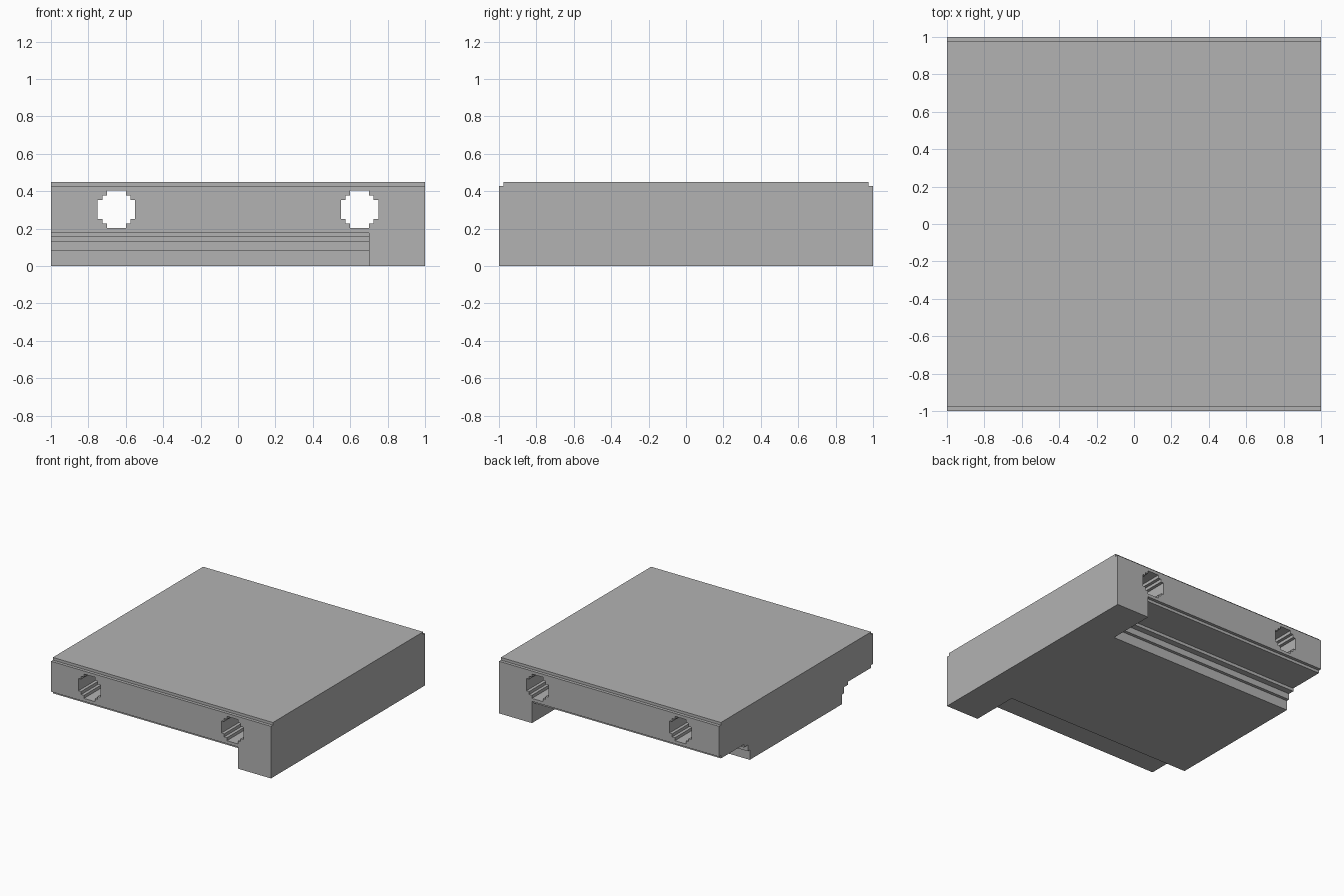
import bpy, bmesh
from mathutils import Vector

cube = bpy.data.objects.get("Cube")
if cube:
    bpy.data.objects.remove(cube, do_unlink=True)

grey = bpy.data.materials.new("light_grey")
grey.use_nodes = True
color = (0.45, 0.45, 0.45, 1)
grey.diffuse_color = color
grey.node_tree.nodes["Principled BSDF"].inputs["Base Color"].default_value = color

S = 0.025  # size of one small step


def extrude_profile(name, points, direction):
    """Solid prism from a closed 3D outline."""
    bm = bmesh.new()
    face = bm.faces.new([bm.verts.new(p) for p in points])
    result = bmesh.ops.extrude_face_region(bm, geom=[face])
    moved = [v for v in result["geom"] if isinstance(v, bmesh.types.BMVert)]
    bmesh.ops.translate(bm, verts=moved, vec=Vector(direction))
    bmesh.ops.recalc_face_normals(bm, faces=bm.faces)
    mesh = bpy.data.meshes.new(name)
    bm.to_mesh(mesh)
    bm.free()
    mesh.materials.append(grey)
    obj = bpy.data.objects.new(name, mesh)
    bpy.context.collection.objects.link(obj)
    return obj


def cut(target, cutter):
    """Subtract the cutter and discard it."""
    mod = target.modifiers.new(cutter.name, "BOOLEAN")
    mod.operation = "DIFFERENCE"
    mod.solver = "EXACT"
    mod.object = cutter
    cutter.hide_render = True
    bpy.context.view_layer.objects.active = target
    bpy.ops.object.modifier_apply(modifier=mod.name)
    bpy.data.objects.remove(cutter, do_unlink=True)


# Main slab with stepped top edges at front and back
half = [(1, 0), (1, 0.428), (1 - S, 0.428), (1 - S, 0.45)]
outline = half + [(-y, z) for y, z in reversed(half)]
slab = extrude_profile("slab", [(-1, y, z) for y, z in outline], (2, 0, 0))

# Stepped recesses below the front and back, leaving the full-depth leg
recess = [(1.1, -0.1), (0.6, -0.1), (0.6, 0.08), (0.6 + S, 0.08),
          (0.6 + S, 0.13), (0.6 + 3 * S, 0.13), (0.6 + 3 * S, 0.155),
          (1 - S, 0.155), (1 - S, 0.178), (1.1, 0.178)]
for side in (-1, 1):
    cut(slab, extrude_profile("recess_cutter",
                              [(-1.1, side * y, z) for y, z in recess], (1.8, 0, 0)))

# Stepped round holes running from front to back
quarter = [(4, 2), (3, 2), (3, 3), (2, 3), (2, 4)]
upper = quarter + [(-x, z) for x, z in reversed(quarter)]
ring = upper + [(-x, -z) for x, z in upper]
for side in (-1, 1):
    cut(slab, extrude_profile("hole_cutter",
                              [(side * 0.65 + x * S, -1.1, 0.303 + z * S) for x, z in ring],
                              (0, 2.2, 0)))
